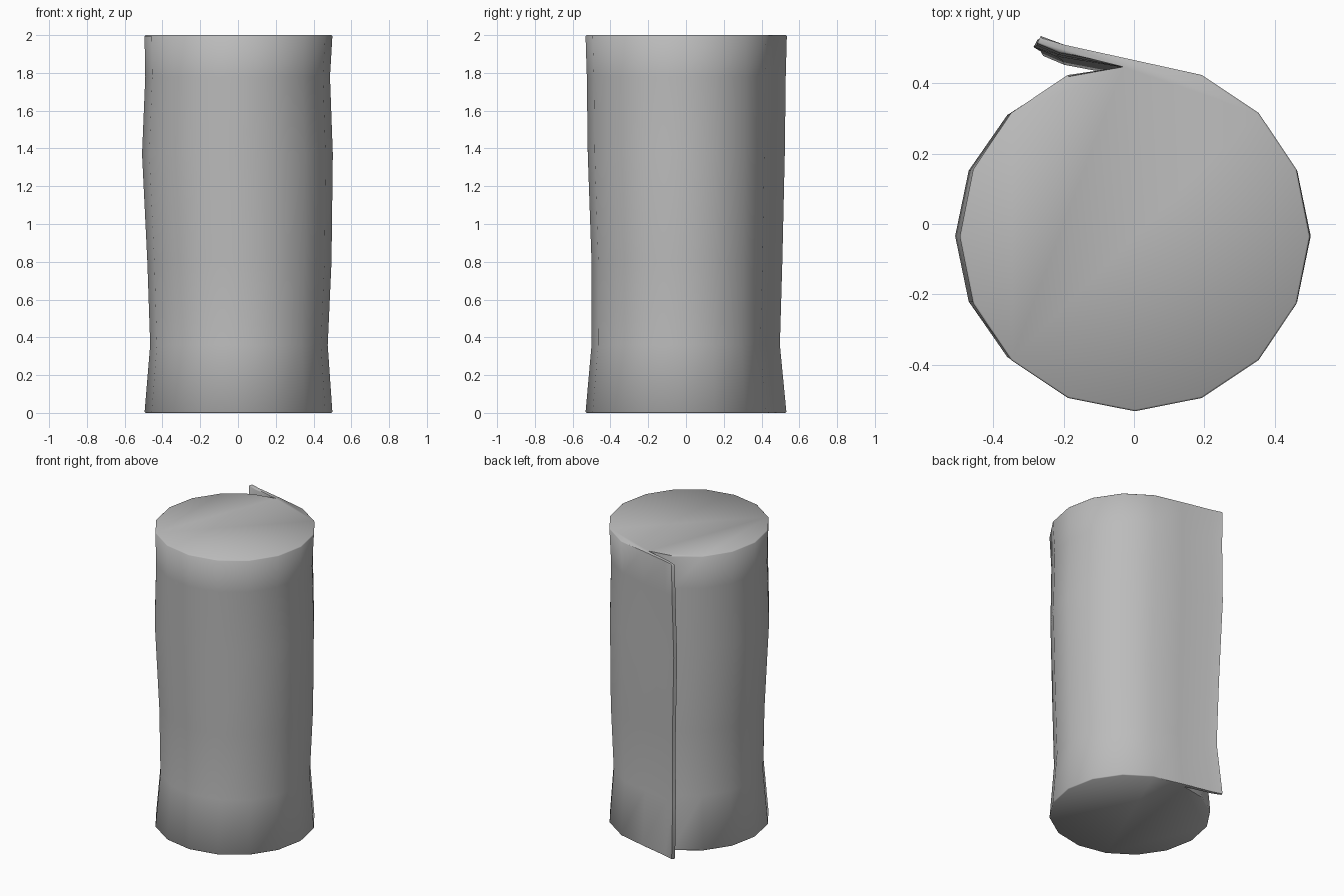
import bpy, bmesh, math

# Remove the default cube
cube = bpy.data.objects.get("Cube")
if cube:
    bpy.data.objects.remove(cube, do_unlink=True)

# Single grey fabric colour
mat = bpy.data.materials.new("grey_fabric")
mat.use_nodes = True
color = (0.5, 0.5, 0.5, 1)
mat.diffuse_color = color
mat.node_tree.nodes["Principled BSDF"].inputs["Base Color"].default_value = color

# Cross-section: sixteen-sided roll, with a loose flap leaving at the back
SIDES, RADIUS, CENTRE_Y = 16, 0.497, -0.035
outline = [(0, 0.446)]
for k in range(1, SIDES):
    a = math.tau * k / SIDES
    outline.append((-RADIUS * math.sin(a), CENTRE_Y + RADIUS * math.cos(a)))
outline += [(0, 0.466), (-0.2, 0.51), (-0.267, 0.535), (-0.278, 0.514), (-0.215, 0.487)]

# Sagging rings: height, left and right extent, front and back extent
RINGS = [
    (0, -0.495, 0.5, -0.532, 0.532),
    (0.36, -0.465, 0.475, -0.5, 0.497),
    (0.8, -0.48, 0.495, -0.5, 0.51),
    (1.37, -0.508, 0.502, -0.52, 0.523),
    (1.78, -0.491, 0.487, -0.525, 0.528),
    (2, -0.495, 0.5, -0.532, 0.534),
]


def remap(v, lo, hi, new_lo, new_hi):
    return new_lo + (v - lo) / (hi - lo) * (new_hi - new_lo)


# Stack the rings, bridge them and cap both ends
bm = bmesh.new()
rings = []
for z, x0, x1, y0, y1 in RINGS:
    rings.append([bm.verts.new((remap(x, -RADIUS, RADIUS, x0, x1),
                                remap(y, CENTRE_Y - RADIUS, 0.535, y0, y1), z))
                  for x, y in outline])
count = len(outline)
for low, high in zip(rings, rings[1:]):
    for i in range(count):
        j = (i + 1) % count
        bm.faces.new((low[i], low[j], high[j], high[i]))
caps = [bm.faces.new(rings[-1]), bm.faces.new(rings[0][::-1])]

# Soften the end rims slightly
rim = list({e for f in caps for e in f.edges})
bmesh.ops.bevel(bm, geom=rim, offset=0.005, segments=1, affect='EDGES', clamp_overlap=True)
bmesh.ops.recalc_face_normals(bm, faces=bm.faces)

mesh = bpy.data.meshes.new("fabric_roll")
bm.to_mesh(mesh)
bm.free()
mesh.materials.append(mat)
roll = bpy.data.objects.new("fabric_roll", mesh)
bpy.context.collection.objects.link(roll)

# Smooth the wrapped surface, keeping the rims and flap edge crisp
bpy.ops.object.select_all(action='DESELECT')
roll.select_set(True)
bpy.context.view_layer.objects.active = roll
bpy.ops.object.shade_smooth_by_angle(angle=math.radians(50))
